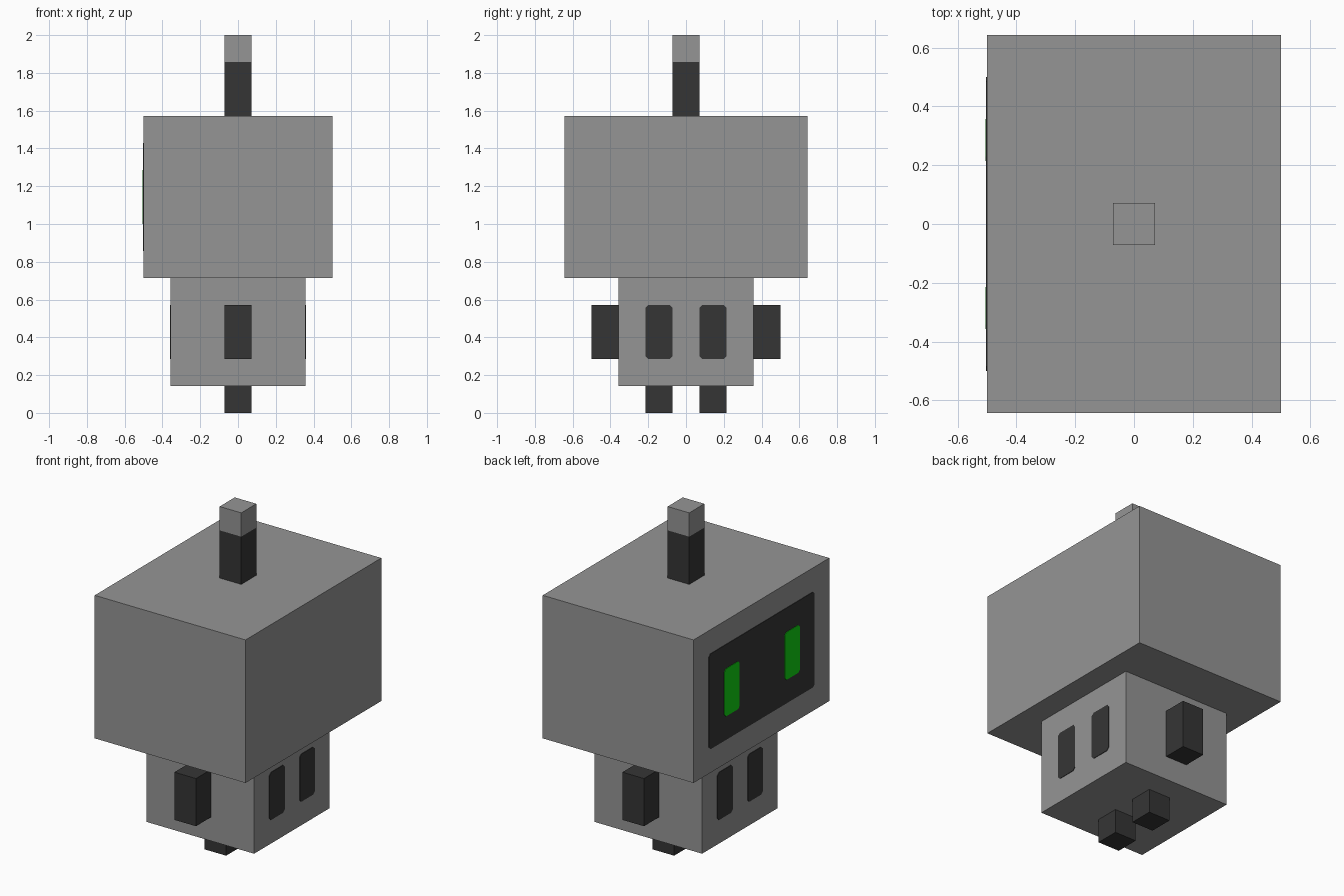
import bpy
import bmesh
from mathutils import Vector

if "Cube" in bpy.data.objects:
    bpy.data.objects.remove(bpy.data.objects["Cube"])

U = 1 / 7  # the whole model sits on a grid of one seventh


def material(name, rgb):
    m = bpy.data.materials.new(name)
    m.diffuse_color = (*rgb, 1)
    m.use_nodes = True
    m.node_tree.nodes["Principled BSDF"].inputs["Base Color"].default_value = m.diffuse_color
    return m


grey = material("mid_grey", (0.30, 0.30, 0.30))
dark = material("dark_grey", (0.036, 0.036, 0.036))
green = material("eye_green", (0.005, 0.65, 0.006))


def finish(name, bm, mat):
    mesh = bpy.data.meshes.new(name)
    bmesh.ops.recalc_face_normals(bm, faces=bm.faces)
    bm.to_mesh(mesh)
    bm.free()
    mesh.materials.append(mat)
    obj = bpy.data.objects.new(name, mesh)
    bpy.context.collection.objects.link(obj)
    return obj


def box(name, lo, hi, mat):
    """Box between two corners, given in grid steps."""
    lo, hi = Vector(lo) * U, Vector(hi) * U
    bm = bmesh.new()
    bmesh.ops.create_cube(bm, size=1)
    bmesh.ops.scale(bm, vec=hi - lo, verts=bm.verts)
    bmesh.ops.translate(bm, vec=(lo + hi) / 2, verts=bm.verts)
    return finish(name, bm, mat)


def plate(name, x, side, y, z, mat, thick=0.003, r=0.015):
    """Thin plate with clipped corners on a face pointing along +x or -x."""
    (y0, y1), (z0, z1) = [(a * U, b * U) for a, b in (y, z)]
    outline = [(y0 + r, z0), (y1 - r, z0), (y1, z0 + r), (y1, z1 - r),
               (y1 - r, z1), (y0 + r, z1), (y0, z1 - r), (y0, z0 + r)]
    bm = bmesh.new()
    face = bm.faces.new([bm.verts.new((side * x * U, a, b)) for a, b in outline])
    out = bmesh.ops.extrude_face_region(bm, geom=[face])["geom"]
    moved = [v for v in out if isinstance(v, bmesh.types.BMVert)]
    bmesh.ops.translate(bm, vec=(side * thick, 0, 0), verts=moved)
    return finish(name, bm, mat)


# Main blocks
box("body", (-2.5, -2.5, 1), (2.5, 2.5, 5), grey)
box("head", (-3.5, -4.5, 5), (3.5, 4.5, 11), grey)

# Antenna
box("antenna_stem", (-.5, -.5, 11), (.5, .5, 13), dark)
box("antenna_tip", (-.5, -.5, 13), (.5, .5, 14), grey)

# Screen on the left side of the head
plate("face_screen", 3.5, -1, (-3.5, 3.5), (6, 10), dark)

# Mirrored parts
for s, tag in ((-1, "front"), (1, "back")):
    def span(a, b):
        return sorted((s * a, s * b))

    y0, y1 = span(.5, 1.5)
    box(tag + "_leg", (-.5, y0, 0), (.5, y1, 1), dark)
    y0, y1 = span(2.5, 3.5)
    box(tag + "_arm", (-.5, y0, 2), (.5, y1, 4), dark)
    plate(tag + "_eye", 3.5, -1, span(1.5, 2.5), (7, 9), green, thick=0.006)
    for side, word in ((-1, "left"), (1, "right")):
        plate(f"{tag}_{word}_vent", 2.5, side, span(.5, 1.5), (2, 4), dark)
